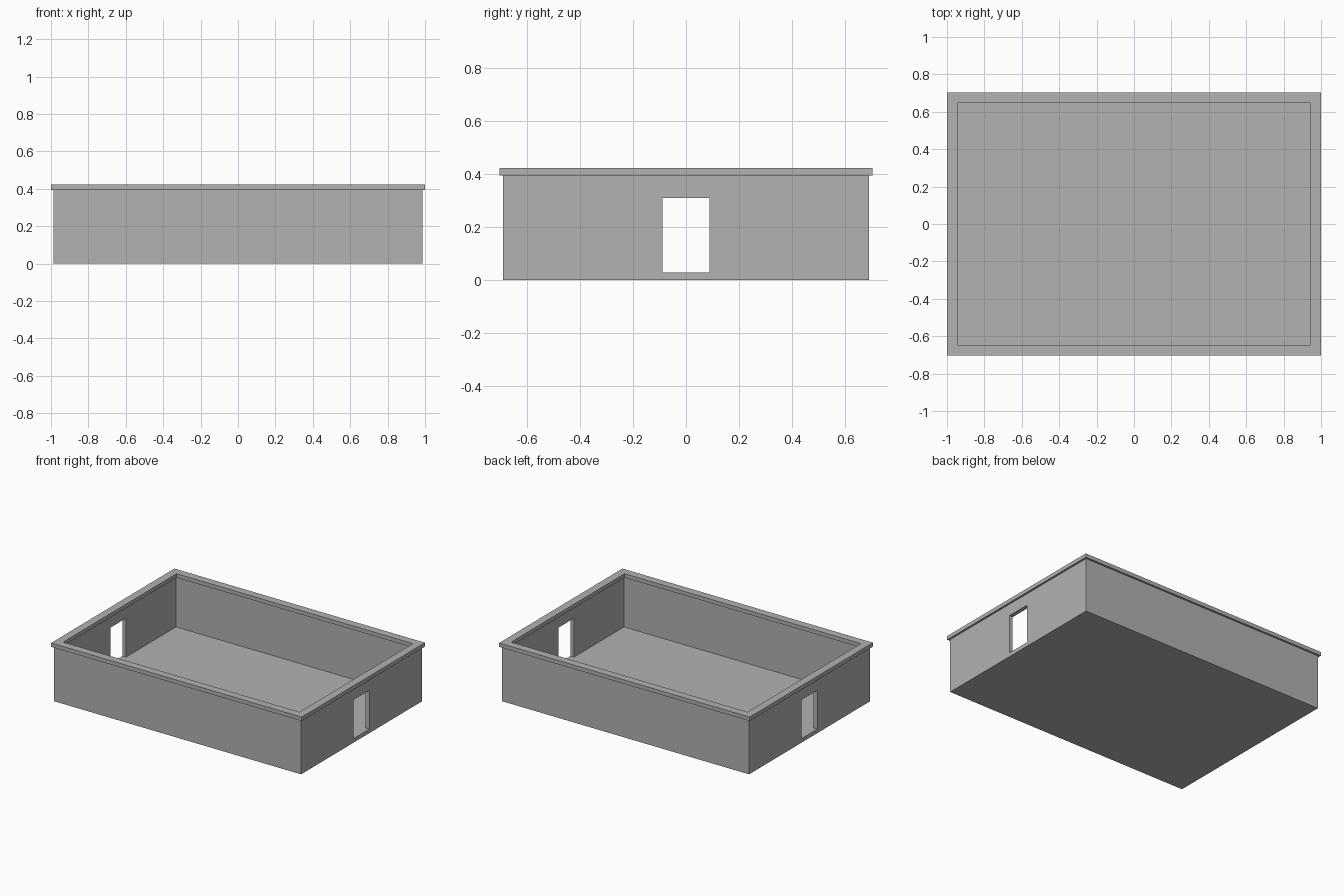
import bpy, bmesh

if "Cube" in bpy.data.objects:
    bpy.data.objects.remove(bpy.data.objects["Cube"])

grey = bpy.data.materials.new("concrete grey")
grey.diffuse_color = (0.445, 0.445, 0.445, 1)
grey.use_nodes = True
grey.node_tree.nodes["Principled BSDF"].inputs["Base Color"].default_value = grey.diffuse_color

HX, HY = 1.0, 0.703            # outer half sizes of the coping
TOP, COPING, FLOOR = 0.422, 0.394, 0.029
WALL_OUT, WALL_IN, COPING_IN = 0.014, 0.043, 0.057   # insets from the coping edge


def swept(name, section, closed):
    """Sweep (inset, z) points around the rectangle; cap the ends if not closed."""
    bm = bmesh.new()
    loops = []
    for d, z in section:
        x, y = HX - d, HY - d
        loops.append([bm.verts.new((sx * x, sy * y, z))
                      for sx, sy in ((-1, -1), (1, -1), (1, 1), (-1, 1))])
    pairs = list(zip(loops, loops[1:]))
    if closed:
        pairs.append((loops[-1], loops[0]))
    for a, b in pairs:
        for i in range(4):
            j = (i + 1) % 4
            bm.faces.new((a[i], a[j], b[j], b[i]))
    if not closed:
        bm.faces.new(loops[0])
        bm.faces.new(loops[-1])
    bmesh.ops.recalc_face_normals(bm, faces=bm.faces)
    mesh = bpy.data.meshes.new(name)
    bm.to_mesh(mesh)
    bm.free()
    mesh.materials.append(grey)
    ob = bpy.data.objects.new(name, mesh)
    bpy.context.collection.objects.link(ob)
    return ob


# Walls and floor as one open tray
tray = swept("walls_and_floor", [(WALL_OUT, 0), (WALL_OUT, COPING),
                                 (WALL_IN, COPING), (WALL_IN, FLOOR)], False)

# Coping overhanging the walls on both sides
swept("coping", [(0, COPING), (0, TOP), (COPING_IN, TOP), (COPING_IN, COPING)], True)

# One bar cuts both opposite doorways down to floor level
door_top = 0.309
bpy.ops.mesh.primitive_cube_add(size=1, location=(0, 0, (FLOOR + door_top) / 2))
cutter = bpy.context.object
cutter.name = "doorway_cutter"
cutter.scale = (2.4, 0.178, door_top - FLOOR)
cutter.data.materials.append(grey)
cutter.hide_render = True
cutter.display_type = 'WIRE'

cut = tray.modifiers.new("doorways", 'BOOLEAN')
cut.operation = 'DIFFERENCE'
cut.solver = 'EXACT'
cut.object = cutter
